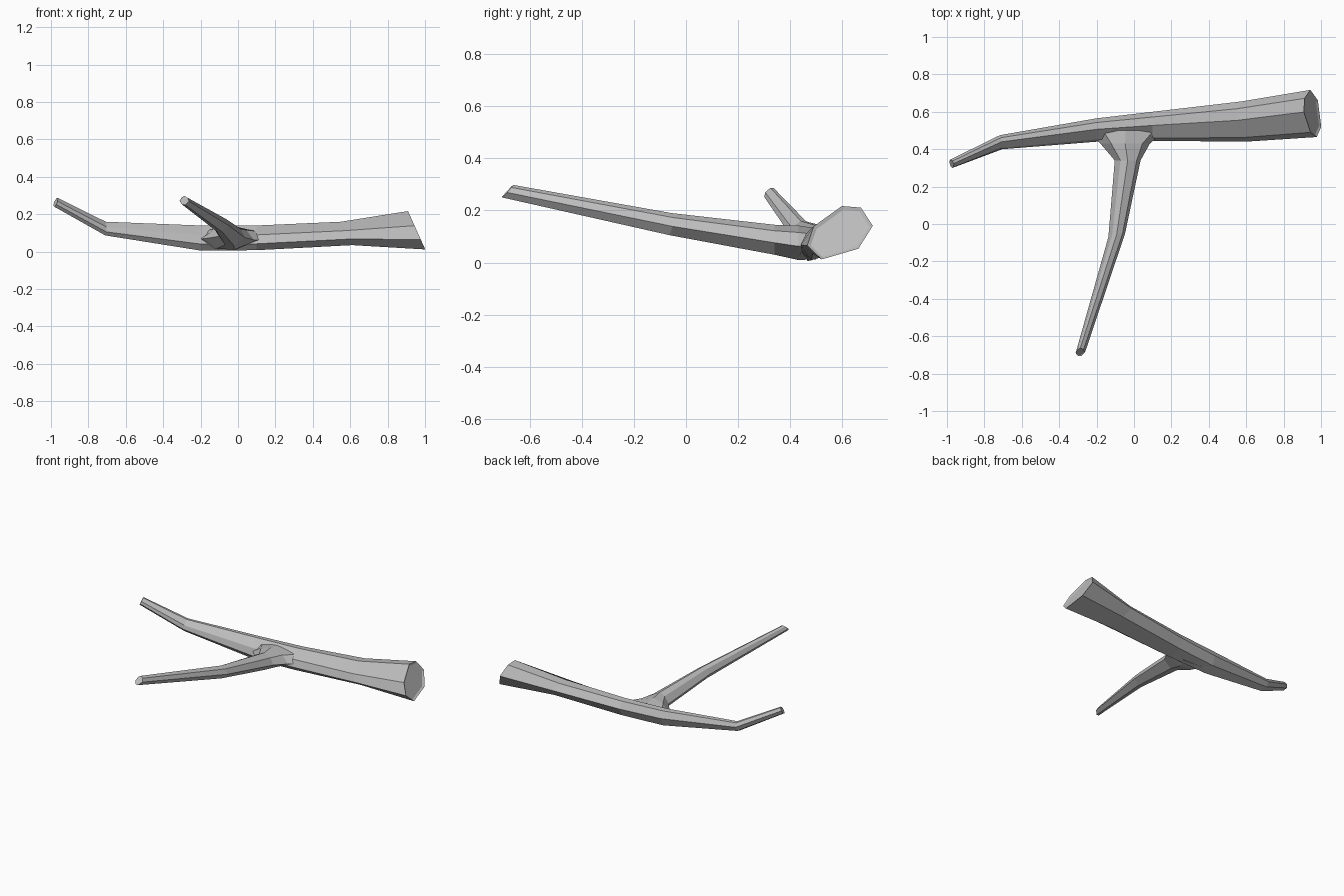
import bpy
import bmesh

default_cube = bpy.data.objects.get("Cube")
if default_cube:
    bpy.data.objects.remove(default_cube, do_unlink=True)

# One flat colour for the whole piece of wood
wood = bpy.data.materials.new("Grey Wood")
wood.use_nodes = True
colour = (0.5, 0.5, 0.5, 1)
wood.diffuse_color = colour
wood.node_tree.nodes["Principled BSDF"].inputs["Base Color"].default_value = colour

# Faceted cross-sections, as fractions of the width and height of each ring
TRUNK_PROFILE = [(.1, .62), (.53, 1), (.82, .97), (1, .63), (.78, .2), (.22, 0), (0, .26)]
BRANCH_PROFILE = [(0, .45), (.22, .85), (.5, 1), (.85, .8), (1, .4), (.6, 0), (.25, .05)]


def build_limb(name, profile, rings, place):
    """Skin a limb over rings given as (along, low, high, bottom, top, lean_across, lean_up)."""
    bm = bmesh.new()
    loops = []
    for along, low, high, bottom, top, lean_across, lean_up in rings:
        loop = []
        for u, v in profile:
            across = low + (high - low) * u
            up = bottom + (top - bottom) * v
            shift = lean_across * (across - (low + high) / 2)
            shift += lean_up * (up - (bottom + top) / 2)
            loop.append(bm.verts.new(place(along + shift, across, up)))
        loops.append(loop)

    count = len(profile)
    for first, second in zip(loops, loops[1:]):
        for i in range(count):
            j = (i + 1) % count
            bm.faces.new((first[i], first[j], second[j], second[i]))
    caps = [bm.faces.new(loops[0]), bm.faces.new(loops[-1])]
    bmesh.ops.recalc_face_normals(bm, faces=bm.faces)

    # Broken ends: a thin rim around a shallow hollow
    for cap in caps:
        rim = min(0.014, cap.calc_perimeter() * 0.03)
        bmesh.ops.inset_region(bm, faces=[cap], thickness=rim, depth=-rim / 2)

    mesh = bpy.data.meshes.new(name)
    bm.to_mesh(mesh)
    bm.free()
    mesh.materials.append(wood)
    limb = bpy.data.objects.new(name, mesh)
    bpy.context.collection.objects.link(limb)
    return limb


# Main limb, from the raised thin tip to the thick broken end
trunk = build_limb("main_limb", TRUNK_PROFILE, [
    (-.975, .30, .345, .24, .287, -.44, .52),
    (-.71, .40, .475, .087, .16, -.2, .1),
    (-.2, .44, .565, .006, .14, 0, 0),
    (.1, .445, .6, .008, .14, 0, 0),
    (.58, .44, .655, .035, .16, 0, -.5),
    (.955, .465, .717, .012, .217, 0, -.45),
], lambda along, across, up: (along, across, up))

# Side limb, from its raised tip to a flared root inside the main limb
branch = build_limb("side_limb", BRANCH_PROFILE, [
    (-.685, -.312, -.262, .25, .298, .1, .9),
    (-.06, -.137, -.048, .105, .19, .2, .1),
    (.34, -.103, .035, .03, .145, 0, 0),
    (.43, -.18, .085, .01, .142, 0, 0),
    (.5, -.26, .17, .012, .132, 0, 0),
], lambda along, across, up: (across, along, up))

# Fuse the two limbs into one forked stick
branch.hide_render = True
fuse = trunk.modifiers.new("Fuse Limbs", "BOOLEAN")
fuse.operation = "UNION"
fuse.solver = "EXACT"
fuse.object = branch
bpy.context.view_layer.objects.active = trunk
trunk.select_set(True)
bpy.ops.object.modifier_apply(modifier=fuse.name)
bpy.data.objects.remove(branch, do_unlink=True)
trunk.name = "forked_stick"
